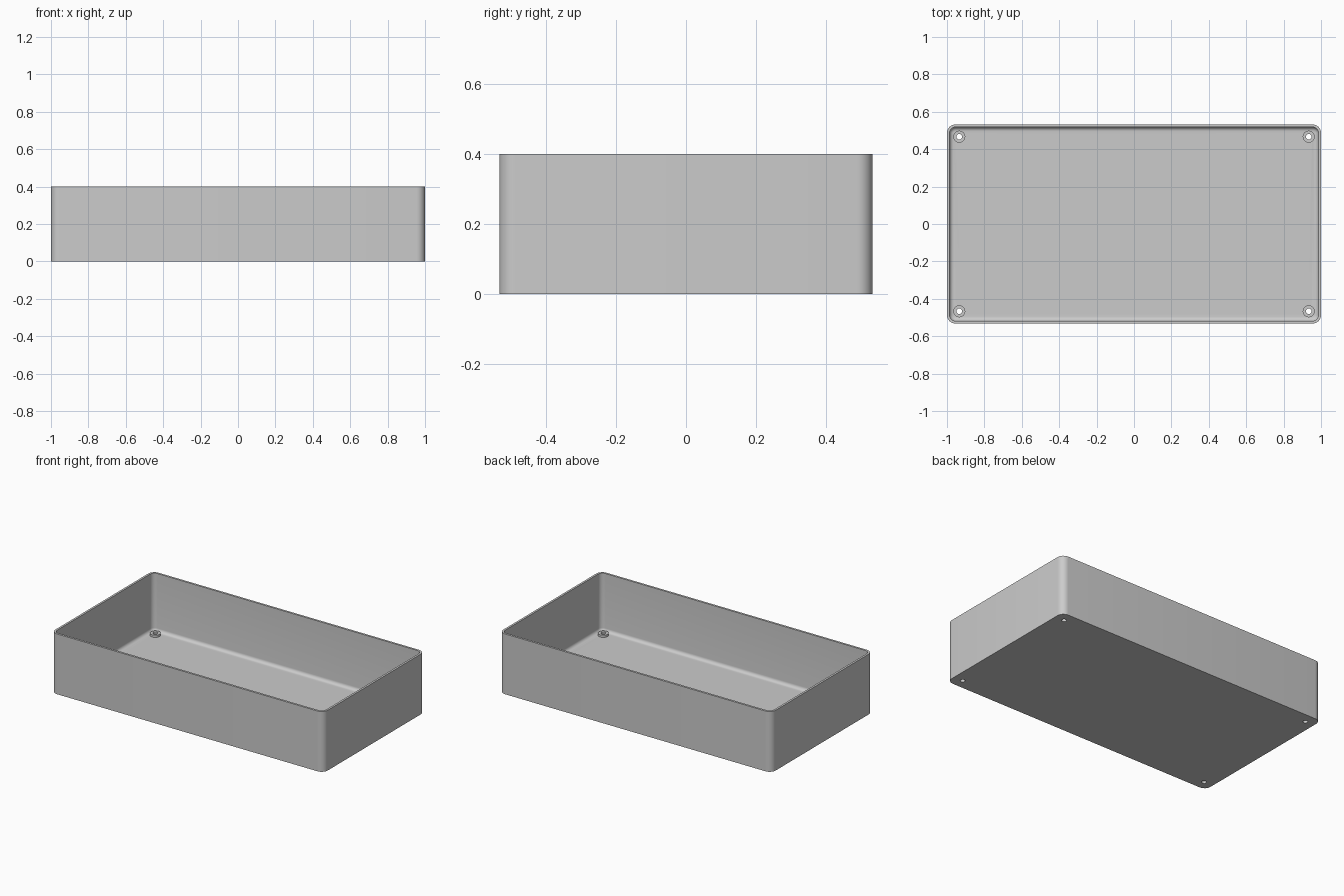
import bpy, bmesh
from math import sin, cos, pi, radians

cube = bpy.data.objects.get("Cube")
if cube:
    bpy.data.objects.remove(cube, do_unlink=True)

HX, HY, HEIGHT = 1.0, 0.532, 0.4
CORNER, WALL, FLOOR, FILLET = 0.045, 0.014, 0.016, 0.022
HOLE_X, HOLE_Y, HOLE_R = 0.934, 0.467, 0.015
BOSS_R, BOSS_TOP = 0.032, 0.031

grey = bpy.data.materials.new("light grey plastic")
grey.use_nodes = True
colour = (0.6, 0.6, 0.6, 1)
grey.diffuse_color = colour
grey.node_tree.nodes["Principled BSDF"].inputs["Base Color"].default_value = colour


def rounded_rectangle(inset, steps=8):
    """Outline of the tray moved inwards by inset, anticlockwise."""
    r = CORNER - inset
    points = []
    for quarter, (sx, sy) in enumerate([(1, 1), (-1, 1), (-1, -1), (1, -1)]):
        for i in range(steps + 1):
            a = (quarter + i / steps) * pi / 2
            points.append((sx * (HX - CORNER) + r * cos(a),
                           sy * (HY - CORNER) + r * sin(a)))
    return points


def circle(x, y, r, n=32):
    return [(x + r * cos(2 * pi * i / n), y + r * sin(2 * pi * i / n)) for i in range(n)]


def loft(name, sections, closed=False):
    """Skin stacked (outline, z) sections; cap the ends or close into a ring."""
    bm = bmesh.new()
    rings = [[bm.verts.new((x, y, z)) for x, y in outline] for outline, z in sections]
    pairs = list(zip(rings, rings[1:]))
    if closed:
        pairs.append((rings[-1], rings[0]))
    else:
        bm.faces.new(rings[0])
        bm.faces.new(rings[-1])
    for a, b in pairs:
        for i in range(len(a)):
            j = (i + 1) % len(a)
            bm.faces.new((a[i], a[j], b[j], b[i]))
    bmesh.ops.recalc_face_normals(bm, faces=bm.faces)
    mesh = bpy.data.meshes.new(name)
    bm.to_mesh(mesh)
    bm.free()
    mesh.materials.append(grey)
    obj = bpy.data.objects.new(name, mesh)
    bpy.context.collection.objects.link(obj)
    return obj


def smooth(obj):
    bpy.ops.object.select_all(action='DESELECT')
    obj.select_set(True)
    bpy.context.view_layer.objects.active = obj
    bpy.ops.object.shade_smooth_by_angle(angle=radians(35))


# Open tray: outside wall, rim, inside wall, filleted floor edge
sections = [(rounded_rectangle(0), 0), (rounded_rectangle(0), HEIGHT),
            (rounded_rectangle(WALL), HEIGHT)]
for i in range(7):
    a = i / 6 * pi / 2
    sections.append((rounded_rectangle(WALL + FILLET * (1 - cos(a))),
                     FLOOR + FILLET * (1 - sin(a))))
tray = loft("tray", sections)

# Screw holes through the floor, each with a low raised boss
for side, sx in (("left", 1), ("right", -1)):
    for end, sy in (("front", -1), ("back", 1)):
        x, y = sx * HOLE_X, sy * HOLE_Y
        hole, boss = circle(x, y, HOLE_R), circle(x, y, BOSS_R)
        cutter = loft("hole_cutter", [(hole, -0.05), (hole, 0.1)])
        cutter.hide_render = True
        cut = tray.modifiers.new("screw_hole", 'BOOLEAN')
        cut.operation = 'DIFFERENCE'
        cut.solver = 'EXACT'
        cut.object = cutter
        bpy.context.view_layer.objects.active = tray
        bpy.ops.object.modifier_apply(modifier=cut.name)
        bpy.data.objects.remove(cutter, do_unlink=True)
        low = FLOOR - 0.004
        smooth(loft(f"{end}_{side}_screw_boss",
                    [(boss, low), (boss, BOSS_TOP), (hole, BOSS_TOP), (hole, low)],
                    closed=True))

smooth(tray)
